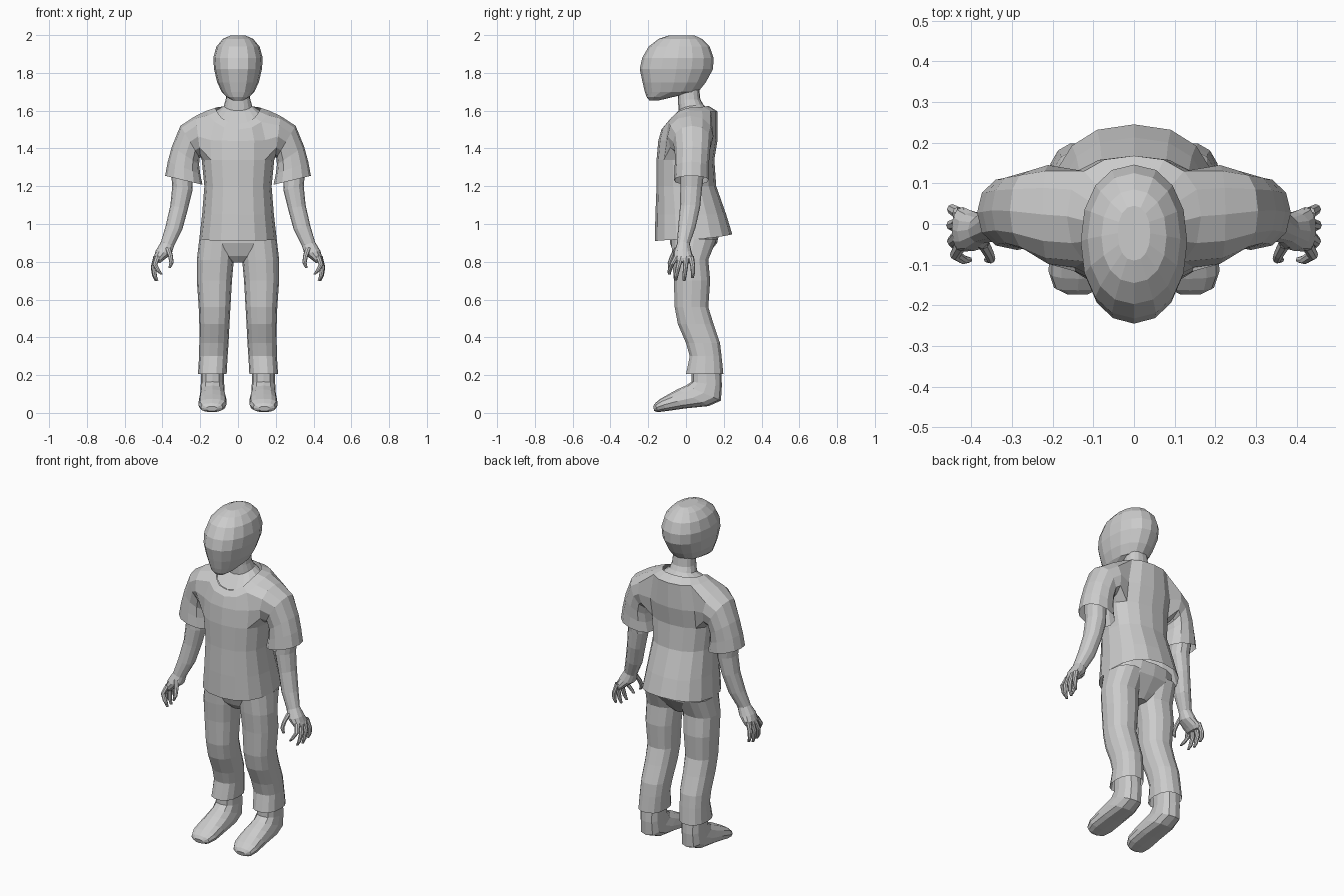
import bpy, bmesh
from math import cos, sin, pi
from mathutils import Vector as V


def power(t, e):
    return (1 if t >= 0 else -1) * abs(t) ** e if abs(t) > 1e-9 else 0.0


def ring(c, u, v, n=12, e=0.9):
    """Rounded loop of n points around c with half axes u and v."""
    return [V(c) + V(u) * power(cos(2 * pi * i / n), e) + V(v) * power(sin(2 * pi * i / n), e)
            for i in range(n)]


def level(zf, zs, zb, yf, yb, rx, cx=0, n=16, e=0.85):
    """Horizontal loop whose height differs at the front, sides and back."""
    pts = ring((cx, (yf + yb) / 2, zs), (rx, 0, 0), (0, (yb - yf) / 2, 0), n, e)
    for i, p in enumerate(pts):
        s = sin(2 * pi * i / n)
        p.z += ((zb if s > 0 else zf) - zs) * abs(s) ** 1.5
    return pts


def limb(outer, inner, y0, y1, n=12):
    """Loop across an arm, from its outer and inner (x, z) edge."""
    a, b = V((outer[0], 0, outer[1])), V((inner[0], 0, inner[1]))
    return ring((a + b) / 2 + V((0, (y0 + y1) / 2, 0)), (a - b) / 2, (0, (y1 - y0) / 2, 0), n)


def loft(bm, rings, caps=(False, False), skip=lambda r, i: False):
    rows = [[bm.verts.new(p) for p in r] for r in rings]
    n = len(rows[0])
    for r in range(len(rows) - 1):
        for i in range(n):
            if not skip(r, i):
                j = (i + 1) % n
                bm.faces.new((rows[r][i], rows[r][j], rows[r + 1][j], rows[r + 1][i]))
    for cap, row in zip(caps, (rows[0], rows[-1])):
        if cap:
            mid = bm.verts.new(sum((v.co for v in row), V()) / n)
            for i in range(n):
                bm.faces.new((row[i], row[(i + 1) % n], mid))


def finish(bm, name, mirror=False):
    bmesh.ops.remove_doubles(bm, verts=bm.verts[:], dist=0.0005)
    bmesh.ops.recalc_face_normals(bm, faces=bm.faces[:])
    me = bpy.data.meshes.new(name)
    bm.to_mesh(me)
    bm.free()
    ob = bpy.data.objects.new(name, me)
    bpy.context.collection.objects.link(ob)
    if mirror:
        ob.modifiers.new("Mirror", "MIRROR")
    return ob


# Head
bm = bmesh.new()
head = [(1.655, -.195, -.14, .03), (1.672, -.208, -.07, .06), (1.70, -.218, .065, .087),
        (1.75, -.23, .105, .11), (1.82, -.245, .143, .127), (1.88, -.232, .146, .131),
        (1.94, -.197, .125, .114), (1.98, -.145, .085, .08), (1.998, -.09, .045, .04)]
loft(bm, [level(z, z, z, a, b, w, e=0.92) for z, a, b, w in head], (True, True))
finish(bm, "head")

# Neck, flaring out under the collar
bm = bmesh.new()
loft(bm, [level(*r) for r in [
    (1.72, 1.72, 1.72, -.045, .07, .06), (1.66, 1.66, 1.66, -.042, .076, .065),
    (1.60, 1.625, 1.635, -.04, .09, .075), (1.53, 1.60, 1.61, -.1, .112, .115)]])
finish(bm, "neck")

# Shirt: torso with arm holes, sleeves grown out of the holes
bm = bmesh.new()
torso = [level(*r) for r in [
    (.91, .92, .945, -.165, .245, .205), (1.05, 1.05, 1.05, -.162, .213, .19),
    (1.2, 1.2, 1.2, -.156, .16, .178), (1.34, 1.34, 1.34, -.156, .15, .192),
    (1.44, 1.45, 1.45, -.147, .168, .195), (1.50, 1.60, 1.595, -.13, .168, .165),
    (1.53, 1.615, 1.625, -.105, .12, .12)]]
k = 3
loft(bm, torso, skip=lambda r, i: r in (k, k + 1) and i in (14, 15, 0, 1, 6, 7, 8, 9))
hole = [torso[k + a][b] for a, b in [(2, 0), (2, 1), (2, 2), (1, 2), (0, 2), (0, 1), (0, 0),
                                     (0, -1), (0, -2), (1, -2), (2, -2), (2, -1)]]
sleeve = [hole] + [limb(*r) for r in [
    ((.225, 1.572), (.198, 1.355), -.098, .145), ((.305, 1.52), (.203, 1.35), -.068, .132),
    ((.35, 1.41), (.206, 1.315), -.058, .125), ((.372, 1.33), (.2, 1.265), -.06, .12),
    ((.386, 1.255), (.188, 1.208), -.064, .12)]]
for s in (1, -1):
    loft(bm, [[V((p.x * s, p.y, p.z)) for p in r] for r in sleeve])
finish(bm, "shirt")

# Arms with palms
bm = bmesh.new()
arm = [((.36, 1.33), (.245, 1.28), -.03, .10), ((.348, 1.2), (.24, 1.18), -.03, .085),
       ((.358, 1.1), (.265, 1.08), -.032, .075), ((.383, .99), (.295, .97), -.042, .05),
       ((.408, .905), (.338, .885), -.048, .02), ((.435, .86), (.352, .84), -.066, .03),
       ((.448, .82), (.395, .808), -.068, .042), ((.445, .80), (.412, .793), -.058, .034)]
loft(bm, [limb(*r) for r in arm], (False, True))
finish(bm, "arm", True)

# Fingers and thumb as thin curved tubes
bm = bmesh.new()
digits = [[(.425, -.05, .83), (.44, -.075, .785), (.42, -.088, .75), (.405, -.088, .732)],
          [(.43, -.026, .83), (.447, -.042, .77), (.44, -.052, .725), (.428, -.054, .70)],
          [(.432, .002, .83), (.449, -.003, .77), (.443, -.008, .725), (.433, -.01, .697)],
          [(.43, .026, .83), (.447, .036, .775), (.446, .037, .74), (.438, .034, .715)],
          [(.372, -.045, .875), (.357, -.072, .83), (.352, -.086, .795), (.362, -.088, .768)]]
for d in digits:
    loft(bm, [ring(c, (r, 0, 0), (0, r, 0), 8, 1)
              for c, r in zip(d, (.016, .013, .011, .007))], (False, True))
finish(bm, "fingers", True)

# Trouser seat
bm = bmesh.new()
seat = [(.97, -.085, .18, .19), (.90, -.085, .165, .2), (.83, -.06, .11, .11),
        (.795, -.03, .08, .04)]
loft(bm, [level(z, z, z, a, b, w) for z, a, b, w in seat], (False, True))
finish(bm, "trouser_seat")

# Trouser legs, open at the cuff
bm = bmesh.new()
leg = [(.92, -.08, .165, .015, .205), (.81, -.075, .12, .022, .218), (.7, -.066, .13, .032, .218),
       (.56, -.062, .12, .04, .208), (.47, -.045, .148, .045, .205), (.37, -.002, .182, .05, .205),
       (.3, .018, .19, .055, .206), (.205, -.002, .2, .06, .212)]
loft(bm, [level(z, z, z, a, b, (o - i) / 2, (o + i) / 2, 14) for z, a, b, i, o in leg])
finish(bm, "trouser_leg", True)

# Shoes: loops swung from the ankle round to the toe
bm = bmesh.new()
shoe = [((.03, .25), (.185, .25), .075, .195), ((.03, .165), (.19, .145), .073, .197),
        ((.0, .145), (.185, .065), .07, .2), ((-.045, .125), (.12, .036), .063, .205),
        ((-.09, .10), (0, .024), .06, .208), ((-.135, .075), (-.1, .01), .062, .21),
        ((-.163, .052), (-.15, .004), .08, .197), ((-.174, .034), (-.168, .01), .11, .168)]
rings = []
for (y0, z0), (y1, z1), x0, x1 in shoe:
    mid = ((x0 + x1) / 2, (y0 + y1) / 2, (z0 + z1) / 2)
    rings.append(ring(mid, ((x1 - x0) / 2, 0, 0), (0, (y0 - y1) / 2, (z0 - z1) / 2), 12, 0.8))
loft(bm, rings, (False, True))
finish(bm, "shoe", True)
